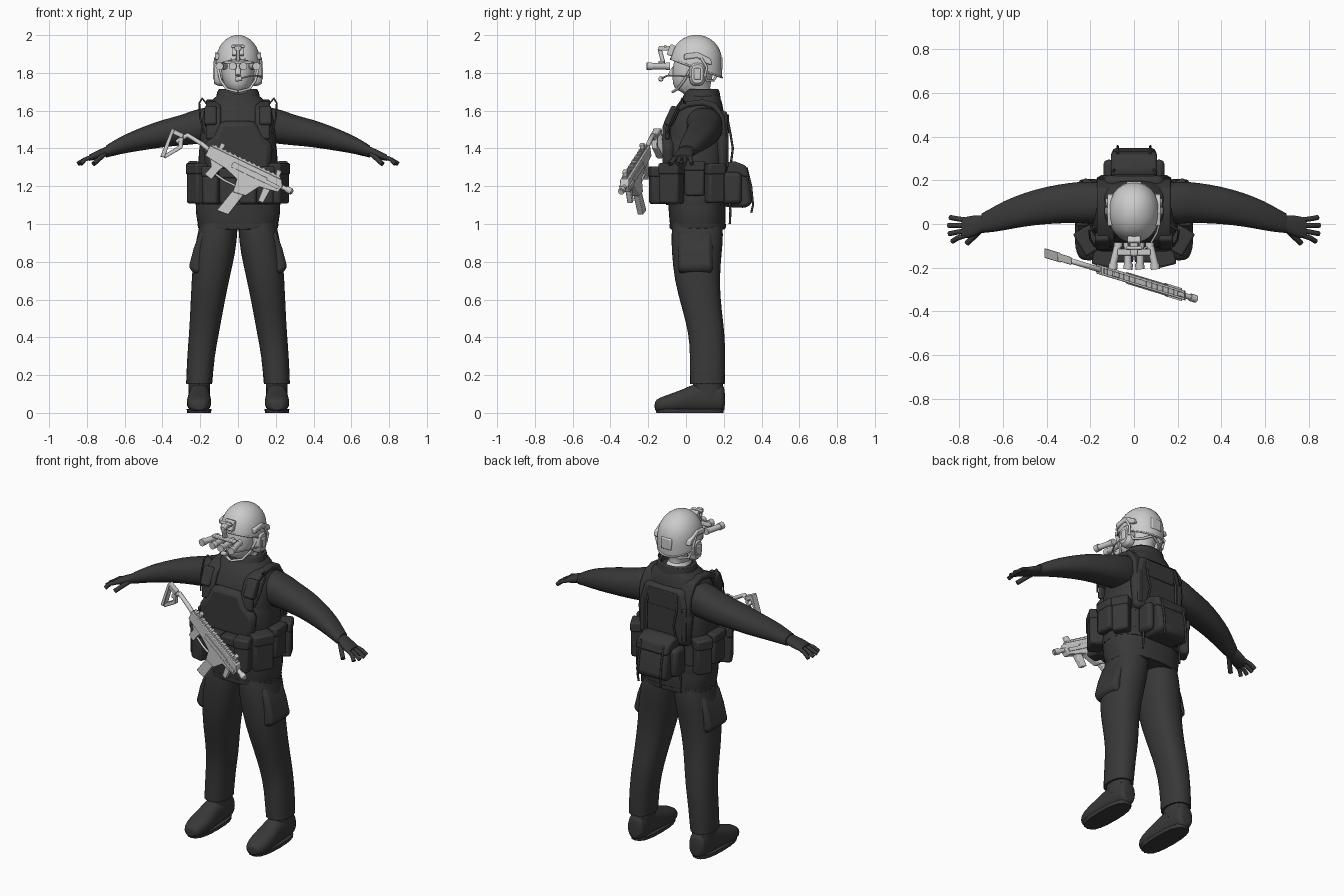
import bpy, bmesh, math
from mathutils import Matrix, Vector

dark = bpy.data.materials.new("dark_cloth")
dark.diffuse_color = (0.04, 0.04, 0.04, 1)


def finish(ob, mat=None, mirror=False, bevel=0, sub=0, xf=None):
    bpy.context.collection.objects.link(ob)
    if mat:
        ob.data.materials.append(mat)
    if xf:
        ob.data.transform(xf)
    if mirror:
        ob.modifiers.new("mirror", 'MIRROR')
    if bevel:
        m = ob.modifiers.new("bevel", 'BEVEL')
        m.width, m.segments = bevel, 2
    if sub:
        m = ob.modifiers.new("sub", 'SUBSURF')
        m.levels = m.render_levels = sub
    if ob.type == 'MESH':
        bpy.ops.object.select_all(action='DESELECT')
        bpy.context.view_layer.objects.active = ob
        ob.select_set(True)
        bpy.ops.object.shade_smooth_by_angle(angle=math.radians(40))
    return ob


def to_object(name, bm, **kw):
    bmesh.ops.recalc_face_normals(bm, faces=bm.faces)
    me = bpy.data.meshes.new(name)
    bm.to_mesh(me)
    bm.free()
    return finish(bpy.data.objects.new(name, me), **kw)


def place(axis, t, a, b):
    return ((t, a, b), (a, t, b), (a, b, t))[axis]


def loft(name, secs, axis=2, n=20, p=2.3, hard=True, cut=None, **kw):
    """Superellipse sections (t, a, b, ra, rb) skinned along an axis."""
    bm = bmesh.new()
    crease = bm.edges.layers.float.new('crease_edge')
    rings = []
    for t, a, b, ra, rb in secs:
        ring = []
        for i in range(n):
            c, s = math.cos(2 * math.pi * i / n), math.sin(2 * math.pi * i / n)
            ring.append(bm.verts.new(place(axis, t,
                        a + ra * math.copysign(abs(c) ** (2 / p), c),
                        b + rb * math.copysign(abs(s) ** (2 / p), s))))
        rings.append(ring)
    for r, q in zip(rings, rings[1:]):
        for i in range(n):
            j = (i + 1) % n
            bm.faces.new((r[i], r[j], q[j], q[i]))
    for ring in (rings[0], rings[-1]):
        f = bm.faces.new(ring)
        if hard:
            for e in f.edges:
                e[crease] = 0.9
    if cut:
        bmesh.ops.bisect_plane(bm, geom=bm.verts[:] + bm.edges[:] + bm.faces[:],
                               plane_co=cut[0], plane_no=cut[1], clear_inner=True)
    kw.setdefault('sub', 1)
    return to_object(name, bm, **kw)


def prism(name, pts, lo, hi, axis=0, **kw):
    bm = bmesh.new()
    r, q = [[bm.verts.new(place(axis, t, a, b)) for a, b in pts] for t in (lo, hi)]
    bm.faces.new(r)
    bm.faces.new(q)
    for i in range(len(pts)):
        j = (i + 1) % len(pts)
        bm.faces.new((r[i], r[j], q[j], q[i]))
    return to_object(name, bm, **kw)


def box(name, loc, size, rot=0, tilt=0, **kw):
    bm = bmesh.new()
    M = (Matrix.Translation(loc) @ Matrix.Rotation(math.radians(rot), 4, 'Z')
         @ Matrix.Rotation(math.radians(tilt), 4, 'X') @ Matrix.Diagonal((*size, 1)))
    bmesh.ops.create_cube(bm, size=1, matrix=M)
    return to_object(name, bm, **kw)


def tube(name, pts, r, **kw):
    cu = bpy.data.curves.new(name, 'CURVE')
    cu.dimensions, cu.bevel_depth, cu.bevel_resolution, cu.use_fill_caps = '3D', r, 3, True
    s = cu.splines.new('POLY')
    s.points.add(len(pts) - 1)
    for pt, co in zip(s.points, pts):
        pt.co = (*co, 1)
    return finish(bpy.data.objects.new(name, cu), **kw)


D = dict(mat=dark)
DM = dict(mat=dark, mirror=True)

# Boots and trousers
loft("boot_foot", [(-.168, .207, .035, .03, .025), (-.145, .207, .042, .055, .038), (-.08, .207, .052, .068, .05),
     (-.01, .206, .065, .063, .063), (.05, .205, .08, .058, .078), (.13, .205, .085, .057, .083),
     (.195, .205, .08, .052, .075), (.207, .205, .07, .038, .055)], axis=1, hard=False, **DM)
loft("boot_sole", [(0, .206, .02, .064, .18), (.022, .206, .02, .067, .183)], p=2.6, **DM)
loft("boot_shaft", [(.08, .205, .12, .058, .08), (.25, .205, .112, .058, .08)], **DM)
loft("trouser_leg", [(.15, .206, .113, .07, .094), (.3, .197, .115, .073, .094), (.42, .18, .11, .08, .096),
     (.55, .165, .084, .088, .105), (.7, .147, .057, .1, .12), (.85, .124, .057, .112, .134),
     (.95, .108, .06, .106, .14), (1.02, .1, .06, .1, .13)], **DM)
prism("cargo_pocket", [(.17, .98), (.205, .95), (.235, .87), (.262, .765), (.225, .735), (.15, .74)], -.04, .14,
      axis=1, bevel=.03, **DM)

# Jacket, collar
loft("jacket", [(.97, 0, .062, .207, .145), (1.05, 0, .06, .227, .152), (1.15, 0, .055, .222, .152),
     (1.3, 0, .05, .205, .155), (1.42, 0, .05, .203, .163), (1.52, 0, .055, .203, .152), (1.6, 0, .065, .188, .135),
     (1.655, 0, .08, .14, .11), (1.69, 0, .085, .1, .085)], n=28, p=2.5, **D)
loft("collar", [(1.59, 0, .075, .13, .118), (1.65, 0, .08, .12, .105), (1.715, 0, .088, .112, .092),
     (1.717, 0, .088, .09, .074), (1.66, 0, .085, .08, .067)], **D)
loft("skirt_hem", [(.975, 0, .062, .211, .149), (1.0, 0, .062, .217, .151)], n=28, p=2.5, **D)

# Sleeves, hands, fingers
loft("sleeve", [(.1, .09, 1.53, .09, .09), (.2, .1, 1.522, .1, .098), (.3, .097, 1.495, .092, .08),
     (.4, .086, 1.48, .087, .074), (.5, .067, 1.453, .078, .063), (.6, .037, 1.425, .068, .05),
     (.66, .015, 1.4, .054, .04), (.7, .003, 1.383, .045, .032)], axis=0, **DM)
loft("hand", [(.68, .005, 1.39, .036, .028), (.72, -.005, 1.375, .046, .026), (.76, -.015, 1.36, .052, .022),
     (.79, -.02, 1.35, .046, .016)], axis=0, n=16, **DM)
for i, (y0, y1, x1) in enumerate([(.018, .03, .842), (-.006, -.006, .85), (-.03, -.045, .847), (-.05, -.08, .832)]):
    tube("finger_%d" % i, [(.765, y0, 1.358), (.81, (y0 + y1) / 2, 1.342), (x1, y1, 1.318)], .0115, **DM)
tube("thumb", [(.7, -.025, 1.375), (.735, -.06, 1.345), (.765, -.088, 1.318)], .013, **DM)

# Plate carrier
loft("carrier_wrap", [(1.26, 0, .05, .209, .162), (1.32, 0, .05, .211, .167), (1.4, 0, .047, .208, .172),
     (1.46, 0, .05, .195, .168)], n=28, p=2.5, **D)
prism("front_plate", [(-.17, 1.27), (.17, 1.27), (.185, 1.42), (.13, 1.47), (.095, 1.545), (-.095, 1.545),
      (-.13, 1.47), (-.185, 1.42)], -.125, -.06, axis=1, bevel=.03, **D)
prism("back_plate", [(-.16, 1.27), (.16, 1.27), (.175, 1.45), (.13, 1.6), (-.13, 1.6), (-.175, 1.45)], .16, .222,
      axis=1, bevel=.025, **D)
arc = [(-.112, 1.45), (-.105, 1.54), (-.075, 1.61), (0, 1.648), (.09, 1.66), (.16, 1.64), (.205, 1.57), (.215, 1.45)]
inner = [(.05 + (y - .05) * .85, 1.4 + (z - 1.4) * .88) for y, z in reversed(arc)]
prism("shoulder_strap", arc + inner, .09, .17, bevel=.01, **DM)
box("shoulder_pad", (.145, -.075, 1.57), (.065, .05, .11), tilt=-25, bevel=.012, **DM)
box("back_flap", (0, .222, 1.53), (.19, .012, .1), bevel=.004, **D)
box("back_side_band", (.14, .205, 1.4), (.03, .04, .2), bevel=.006, **DM)
tube("shoulder_cable", [(.16, .0, 1.63), (.19, -.02, 1.665), (.205, -.03, 1.64), (.2, -.07, 1.56), (.18, -.1, 1.48)],
     .005, **DM)
tube("back_cable", [(.09, .215, 1.58), (.1, .235, 1.48), (.09, .248, 1.4), (.1, .235, 1.3)], .006, **DM)

# Belt, pouches with lids
loft("belt", [(1.1, 0, .055, .228, .163), (1.15, 0, .055, .228, .163)], n=28, p=2.5, **D)
pouches = [(.052, -.13, 1.2, .092, .085, .19, 0), (.14, -.145, 1.205, .085, .09, .2, 14),
           (.21, -.075, 1.215, .115, .085, .215, 60), (.236, .045, 1.24, .105, .05, .185, 90),
           (.215, .15, 1.215, .095, .07, .21, 118)]
for i, (x, y, z, w, d, h, r) in enumerate(pouches):
    box("pouch_%d" % i, (x, y, z), (w, d, h), r, bevel=.014, **DM)
    box("pouch_lid_%d" % i, (x, y, z + h * .36), (w + .006, d + .008, h * .28), r, bevel=.01, **DM)

# Rear pack
prism("rear_pack", [(.18, 1.31), (.25, 1.325), (.31, 1.3), (.335, 1.22), (.352, 1.11), (.32, 1.085), (.2, 1.09)],
      -.1, .1, bevel=.03, **D)
box("pack_side_pocket", (.115, .245, 1.19), (.05, .1, .17), bevel=.022, **DM)
prism("pack_lid", [(.2, 1.32), (.25, 1.335), (.32, 1.308), (.337, 1.245), (.2, 1.26)], -.106, .106, bevel=.015, **D)
tube("pack_strap", [(.075, .32, 1.3), (.075, .345, 1.2), (.075, .355, 1.1), (.075, .345, 1.06)], .006, **DM)
tube("hanging_strap", [(.12, .225, 1.15), (.13, .235, 1.07), (.13, .232, 1.0)], .006, **DM)

# Head and face
loft("head", [(1.62, 0, .08, .065, .07), (1.7, 0, .075, .068, .08), (1.705, 0, .035, .05, .09),
     (1.74, 0, .03, .078, .102), (1.8, 0, .035, .09, .11), (1.87, 0, .05, .095, .115), (1.93, 0, .055, .08, .1)],
     p=2.1, hard=False)
prism("nose", [(-.07, 1.835), (-.098, 1.79), (-.065, 1.78)], -.014, .014, bevel=.006)

# Helmet shell, brow rim and rails
cut = ((0, -.085, 1.875), (0, .36, 1))
loft("helmet", [(1.74, 0, .06, .112, .128), (1.8, 0, .057, .117, .135), (1.87, 0, .055, .119, .139),
     (1.92, 0, .055, .109, .128), (1.96, 0, .055, .086, .102), (1.987, 0, .055, .054, .066),
     (1.999, 0, .055, .022, .028), (2.001, 0, .055, .006, .008)], n=32, p=2.1, hard=False, cut=cut)
tube("helmet_rim", [(.117 * math.cos(a), .055 + .136 * math.sin(a), 1.875 - .36 * (.14 + .136 * math.sin(a)))
     for a in [i * math.pi / 16 for i in range(33)]], .005)
prism("helmet_rail", [(-.01, 1.9), (.06, 1.91), (.13, 1.875), (.14, 1.845), (.115, 1.845), (.06, 1.88), (-.01, 1.87)],
      .09, .122, bevel=.006, mirror=True)
box("helmet_back_box", (0, .182, 1.85), (.07, .025, .07), bevel=.008)

# Headset, boom microphone, chin strap
loft("ear_cup", [(.08, .06, 1.795, .045, .066), (.112, .06, 1.795, .045, .066), (.127, .06, 1.795, .032, .05)], axis=0,
     p=3, n=16, mirror=True)
box("ear_cup_cap", (.126, .06, 1.795), (.012, .035, .06), bevel=.005, mirror=True)
tube("headset_arm", [(.118, .1, 1.78), (.124, .11, 1.83), (.12, .08, 1.88)], .007, mirror=True)
tube("mic_boom", [(.12, .02, 1.78), (.105, -.04, 1.785), (.07, -.1, 1.785), (.01, -.13, 1.77)], .0045)
tube("microphone", [(.02, -.133, 1.77), (-.015, -.133, 1.766)], .013)
tube("chin_strap", [(.108, .03, 1.83), (.092, -.01, 1.76), (.06, -.045, 1.715), (0, -.07, 1.7)], .007, mirror=True)
tube("nape_strap", [(.11, .08, 1.82), (.095, .11, 1.76), (.06, .145, 1.76), (0, .165, 1.79)], .007, mirror=True)

# Night-vision goggles on helmet mount
box("goggle_shroud", (0, -.078, 1.92), (.06, .03, .06), tilt=-20, bevel=.006)
box("goggle_hinge", (0, -.115, 1.93), (.035, .06, .025), bevel=.006)
tube("goggle_lever", [(-.035, -.11, 1.94), (.035, -.11, 1.94)], .008)
box("goggle_arm", (0, -.13, 1.89), (.022, .022, .08), tilt=15, bevel=.004)
box("goggle_bridge", (0, -.13, 1.857), (.15, .03, .014), bevel=.004)
for x, x1 in ((.028, .028), (.072, .098)):
    tube("goggle_tube", [(x, -.09, 1.835), (x1, -.195, 1.835)], .017, mirror=True)
    tube("goggle_lens_ring", [(x1 - .003, -.18, 1.835), (x1, -.208, 1.835)], .021, mirror=True)
    tube("goggle_eyepiece", [(x, -.085, 1.835), (x, -.105, 1.835)], .02, mirror=True)

# Compact gun: local x along barrel, local z up, slung across the chest
c, s, k = math.cos(math.radians(25.5)), math.sin(math.radians(25.5)), -.304
G = Matrix(((c, 0, s, -.148), (k * c, 1, k * s, -.257 + k * -.148), (-s, 0, c, 1.416), (0, 0, 0, 1)))
g = dict(axis=1, xf=G, bevel=.003)
prism("gun_receiver", [(0, .0), (.42, 0), (.44, -.03), (.43, -.07), (.33, -.085), (.285, -.16), (.215, -.17),
      (.205, -.1), (.13, -.075), (0, -.06)], -.022, .022, **g)
prism("gun_grip", [(.02, -.05), (.12, -.06), (.1, -.1), (.085, -.16), (.04, -.15), (.055, -.1)], -.016, .016, **g)
prism("gun_magazine", [(.215, -.15), (.275, -.15), (.245, -.29), (.18, -.295)], -.014, .014, **g)
prism("gun_foregrip", [(.35, -.07), (.39, -.07), (.385, -.155), (.355, -.155)], -.013, .013, **g)
tube("gun_trigger_guard", [(.09, 0, -.125), (.15, 0, -.135), (.22, 0, -.135)], .007, xf=G)
tube("gun_barrel", [(.42, 0, -.035), (.5, 0, -.035)], .014, xf=G)
tube("gun_muzzle", [(.465, 0, -.035), (.495, 0, -.035)], .02, xf=G)
box("gun_rail", (.21, 0, .004), (.4, .024, .012), xf=G)
for i in range(14):
    box("gun_rail_tooth", (.03 + i * .028, 0, .011), (.014, .026, .008), xf=G)
for a in (.06, .39):
    box("gun_sight", (a, 0, .025), (.025, .022, .03), bevel=.004, xf=G)
for sy in (-1, 1):
    box("gun_side_plate", (.25, sy * .023, -.04), (.2, .008, .03), bevel=.002, xf=G)
    box("gun_side_rail", (.385, sy * .024, -.045), (.08, .012, .02), xf=G)
tube("gun_stock_tube", [(.01, 0, -.025), (-.04, 0, -.012), (-.13, 0, -.002), (-.15, 0, -.03), (-.165, 0, -.06)], .014,
     xf=G)
prism("gun_stock_butt", [(-.222, -.005), (-.205, -.005), (-.19, -.16), (-.212, -.168)], -.022, .022, **g)
prism("gun_stock_top", [(-.215, -.005), (-.15, -.005), (-.15, -.03), (-.215, -.03)], -.018, .018, **g)
prism("gun_stock_strut", [(-.15, -.01), (-.125, -.075), (-.185, -.165), (-.205, -.16), (-.15, -.075), (-.172, -.02)],
      -.014, .014, **g)
